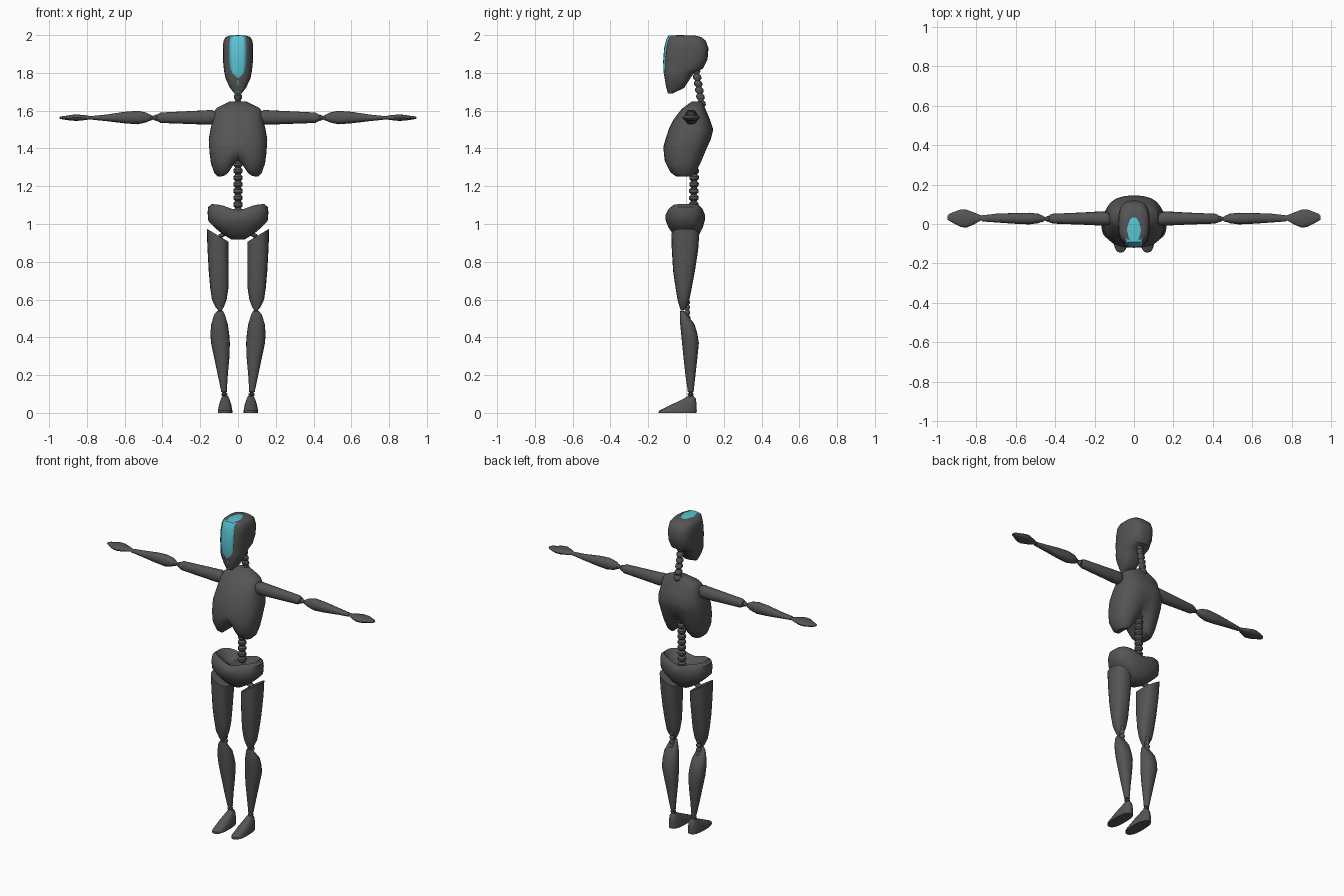
import bpy, math
from mathutils import Vector


def material(name, color):
    m = bpy.data.materials.new(name)
    m.diffuse_color = color
    return m


DARK = material("dark_grey", (0.09, 0.09, 0.09, 1))
CYAN = material("cyan", (0.1, 0.55, 0.65, 1))


def build(name, verts, faces, mat=DARK, mirror=False, angle=42):
    me = bpy.data.meshes.new(name)
    me.from_pydata(verts, [], faces)
    me.materials.append(mat)
    me.shade_smooth()
    me.set_sharp_from_angle(angle=math.radians(angle))
    ob = bpy.data.objects.new(name, me)
    bpy.context.collection.objects.link(ob)
    if mirror:
        ob.modifiers.new("mirror", 'MIRROR').use_mirror_merge = False
    return ob


def loft(name, sections, axis='z', n=16, p=2.2, mirror=False, warp=None, angle=42):
    """Skin superelliptic sections (t, a0, a1, b0, b1); axis z: a=x b=y, axis x: a=y b=z."""
    verts = []
    for t, a0, a1, b0, b1 in sections:
        for i in range(n):
            c, s = math.cos(2 * math.pi * i / n), math.sin(2 * math.pi * i / n)
            a = (a0 + a1) / 2 + (a1 - a0) / 2 * math.copysign(abs(c) ** (2 / p), c)
            b = (b0 + b1) / 2 + (b1 - b0) / 2 * math.copysign(abs(s) ** (2 / p), s)
            v = Vector((a, b, t) if axis == 'z' else (t, a, b))
            if warp:
                warp(v)
            verts.append(v)
    up = sections[-1][0] > sections[0][0] or name == "pelvis"
    faces = []
    for r in range(len(sections) - 1):
        for i in range(n):
            j = (i + 1) % n
            faces.append((r * n + i, r * n + j, r * n + n + j, r * n + n + i))
    # caps made of strips running between mirrored ring points
    last = (len(sections) - 1) * n
    for i in range(n // 2):
        q = [i, i + 1, n - i - 1, (n - i) % n]
        q = list(dict.fromkeys(q))
        faces.append(tuple(reversed(q)))
        faces.append(tuple(last + k for k in q))
    if not up:
        faces = [tuple(reversed(f)) for f in faces]
    return build(name, verts, faces, mirror=mirror, angle=angle)


def clamp(v):
    return max(0.0, min(1.0, v))


def beads(name, start, end, count, r, mirror=False):
    """Column of stacked vertebra-like beads from start up to end."""
    a, b = Vector(start), Vector(end)
    secs = []
    for k in range(count):
        for f, s in ((0.02, 0.6), (0.3, 1), (0.7, 1), (0.98, 0.6)):
            c = a.lerp(b, (k + f) / count)
            secs.append((c.z, c.x - r * s, c.x + r * s, c.y - r * s, c.y + r * s))
    return loft(name, secs, n=12, p=2, mirror=mirror)


# head
loft("head", [
    (1.692, -.02, .02, -.095, -.07),
    (1.72, -.042, .042, -.104, -.01),
    (1.77, -.066, .066, -.113, .022),
    (1.805, -.073, .073, -.116, .045),
    (1.822, -.075, .075, -.117, .09),
    (1.87, -.08, .08, -.117, .114),
    (1.93, -.08, .08, -.112, .119),
    (1.97, -.077, .077, -.102, .105),
    (1.99, -.065, .065, -.094, .08),
    (1.997, -.045, .045, -.085, .05)], n=32, p=2.8)

# visor: curved strip from under the chin, up the face and over the crown
path = [(-.065, 1.703, .018), (-.096, 1.692, .02), (-.108, 1.74, .03), (-.118, 1.80, .039),
        (-.121, 1.86, .044), (-.116, 1.93, .045), (-.104, 1.98, .043), (-.092, 1.998, .042),
        (-.03, 2.0, .048), (.03, 1.998, .042), (.085, 1.985, .03)]
vv, vf = [], []
for k, (y, z, w) in enumerate(path):
    for u in (-1, -.6, 0, .6, 1):
        d = .008 * u * u
        vv.append((w * u, y + (d if 1 <= k <= 6 else 0), z - (d * .6 if k >= 7 else 0)))
for k in range(len(path) - 1):
    for i in range(4):
        a = k * 5 + i
        vf.append((a, a + 1, a + 6, a + 5))
visor = build("visor", vv, vf, CYAN, angle=35)
sol = visor.modifiers.new("thickness", 'SOLIDIFY')
sol.thickness = .012
sol.offset = -1

# neck and lower spine
beads("neck", (0, .085, 1.62), (0, .05, 1.83), 6, .022)
beads("spine", (0, .04, 1.05), (0, .045, 1.37), 9, .025)


# chest with an arched notch in the lower edge
def notch(v):
    v.z += .085 * math.exp(-(v.x / .045) ** 2) * clamp((1.43 - v.z) / .15)


loft("chest", [
    (1.25, -.105, .105, -.07, .045),
    (1.268, -.125, .125, -.092, .062),
    (1.32, -.143, .143, -.116, .085),
    (1.38, -.151, .151, -.12, .107),
    (1.45, -.155, .155, -.108, .132),
    (1.50, -.146, .146, -.092, .144),
    (1.55, -.134, .134, -.068, .128),
    (1.60, -.124, .124, -.03, .107),
    (1.615, -.112, .112, -.015, .1),
    (1.648, -.045, .045, .03, .085)], n=48, p=2.5, warp=notch)


# pelvis: bowl with a hollow, dipped top
def dip(v):
    v.z -= .032 * math.exp(-(v.x / .07) ** 2) * clamp((v.z - 1.03) / .06)


loft("pelvis", [
    (.918, -.035, .035, -.035, .04),
    (.945, -.08, .08, -.068, .07),
    (.98, -.122, .122, -.092, .088),
    (1.015, -.157, .157, -.107, .099),
    (1.06, -.161, .161, -.109, .101),
    (1.09, -.158, .158, -.098, .094),
    (1.106, -.138, .138, -.08, .08),
    (1.085, -.115, .115, -.05, .065),
    (1.05, -.07, .07, -.025, .05)], n=40, p=2.5, warp=dip)

# arms
loft("upper_arm", [
    (.11, .002, .045, 1.54, 1.59),
    (.142, -.008, .062, 1.527, 1.605),
    (.165, -.008, .064, 1.526, 1.602),
    (.27, -.003, .058, 1.53, 1.597),
    (.41, .002, .052, 1.535, 1.59),
    (.428, .008, .046, 1.545, 1.58)], 'x', mirror=True)
loft("elbow", [
    (.42, .014, .038, 1.55, 1.575),
    (.435, .01, .042, 1.546, 1.579),
    (.45, .018, .034, 1.554, 1.571),
    (.462, .01, .042, 1.547, 1.578),
    (.48, .014, .038, 1.55, 1.575)], 'x', n=12, mirror=True)
loft("forearm", [
    (.46, .014, .04, 1.55, 1.576),
    (.485, .004, .052, 1.538, 1.59),
    (.53, -.002, .057, 1.528, 1.599),
    (.60, .001, .056, 1.533, 1.594),
    (.70, .008, .052, 1.545, 1.579),
    (.77, .013, .044, 1.552, 1.572)], 'x', mirror=True)
loft("hand", [
    (.755, .023, .038, 1.556, 1.57),
    (.78, .016, .046, 1.554, 1.571),
    (.81, -.002, .058, 1.55, 1.576),
    (.85, -.019, .073, 1.546, 1.58),
    (.88, -.014, .073, 1.547, 1.578),
    (.91, .002, .062, 1.551, 1.573),
    (.935, .015, .052, 1.555, 1.57),
    (.945, .022, .042, 1.558, 1.567)], 'x', mirror=True)


# legs
def slant(v):
    v.z += (v.x - .107) * .6 * clamp((v.z - .78) / .16)


loft("thigh", [
    (.94, .05, .165, -.078, .07),
    (.86, .049, .162, -.075, .064),
    (.75, .049, .155, -.068, .047),
    (.66, .051, .147, -.055, .03),
    (.60, .06, .138, -.045, .018),
    (.56, .075, .119, -.034, .004),
    (.542, .088, .104, -.028, -.012)], n=20, p=2.5, mirror=True, warp=slant)
beads("hip", (.115, 0, .905), (.05, .005, .98), 3, .02, mirror=True)
beads("knee", (.095, .008, .49), (.095, .005, .6), 4, .015, mirror=True)
loft("shin", [
    (.54, .08, .11, -.032, -.012),
    (.52, .07, .126, -.033, .006),
    (.47, .054, .142, -.031, .045),
    (.42, .047, .146, -.026, .06),
    (.37, .043, .143, -.021, .068),
    (.29, .046, .126, -.013, .06),
    (.20, .054, .107, -.003, .05),
    (.11, .06, .088, .01, .04)], n=20, mirror=True)
beads("ankle", (.071, .025, .07), (.074, .025, .125), 3, .016, mirror=True)
loft("foot", [
    (0, .03, .106, -.145, .056),
    (.012, .03, .106, -.143, .057),
    (.045, .036, .1, -.075, .056),
    (.075, .046, .09, -.012, .052),
    (.09, .054, .082, .01, .04)], n=24, p=2.5, mirror=True)
